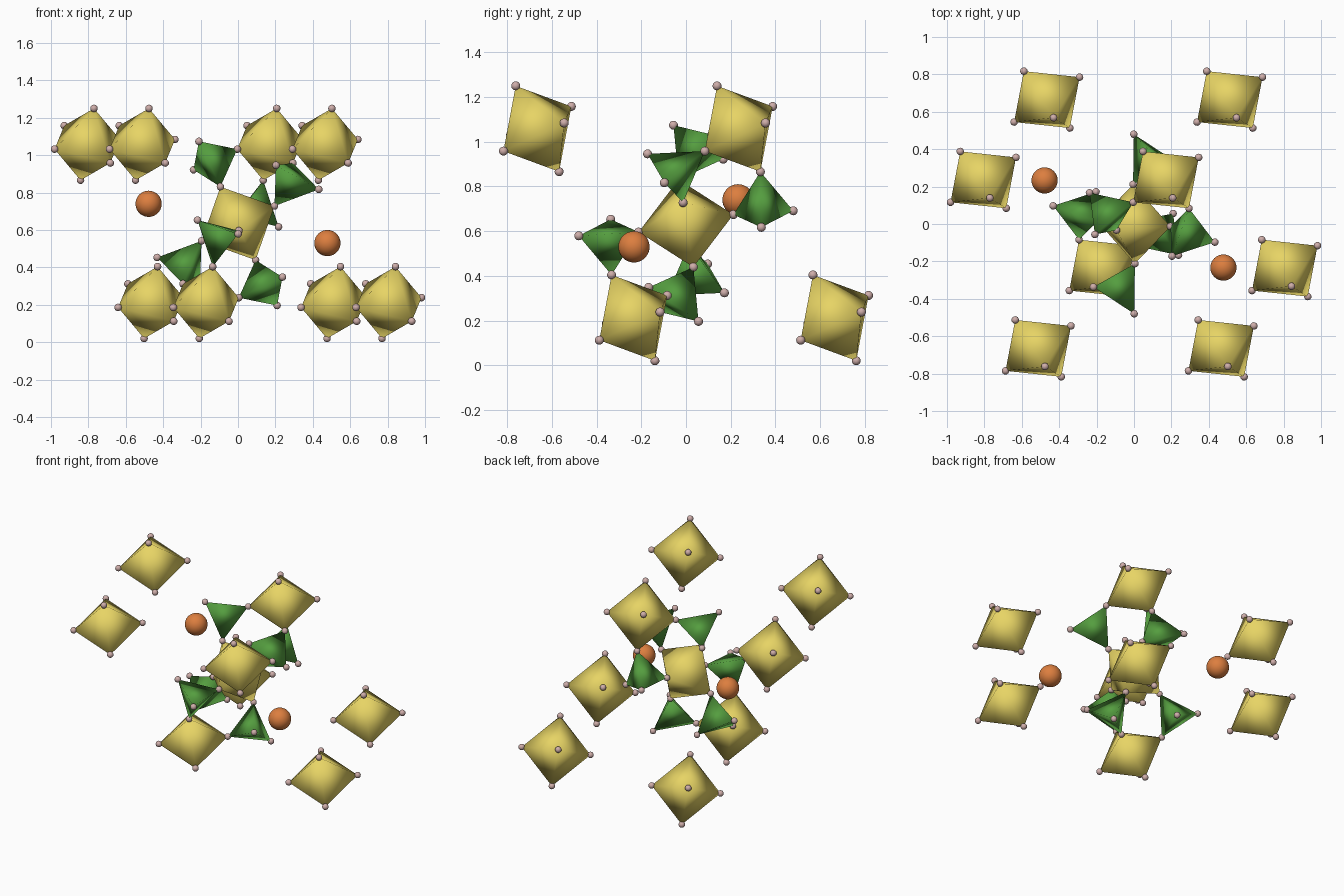
import bpy, bmesh
from mathutils import Vector

if "Cube" in bpy.data.objects:
    bpy.data.objects.remove(bpy.data.objects["Cube"])

MID = Vector((0, 0, 0.635))          # inversion centre of the whole cluster


def material(name, rgb):
    m = bpy.data.materials.new(name)
    m.diffuse_color = (*rgb, 1)
    m.use_nodes = True
    m.node_tree.nodes["Principled BSDF"].inputs["Base Color"].default_value = m.diffuse_color
    return m


YELLOW = material("yellow", (0.80, 0.66, 0.13))
GREEN = material("green", (0.09, 0.34, 0.05))
PINK = material("pink", (0.62, 0.42, 0.40))
ORANGE = material("orange", (0.72, 0.21, 0.05))


def add_object(name, bm, mat, smooth=True):
    me = bpy.data.meshes.new(name)
    bm.to_mesh(me)
    bm.free()
    for p in me.polygons:
        p.use_smooth = smooth
    me.materials.append(mat)
    ob = bpy.data.objects.new(name, me)
    bpy.context.collection.objects.link(ob)
    return ob


corners = []                          # unique corner positions


def polyhedron(name, points, mat):
    bm = bmesh.new()
    for p in points:
        bm.verts.new(p)
        if all((p - c).length > 0.03 for c in corners):
            corners.append(p)
    bmesh.ops.convex_hull(bm, input=bm.verts)
    bmesh.ops.recalc_face_normals(bm, faces=bm.faces)
    add_object(name, bm, mat)


def balls(name, centres, radius, mat, u, v):
    mesh = None
    for i, c in enumerate(centres):
        if mesh is None:
            bm = bmesh.new()
            bmesh.ops.create_uvsphere(bm, u_segments=u, v_segments=v, radius=radius)
            ob = add_object(name, bm, mat)
            mesh = ob.data
        else:
            ob = bpy.data.objects.new(f"{name}_{i}", mesh)
            bpy.context.collection.objects.link(ob)
        ob.location = c


def octahedron(name, centre, axes):
    polyhedron(name, [centre + s * a for a in axes for s in (1, -1)], YELLOW)


# central octahedron
P, Q, R = (Vector(v) for v in ((-0.094, -0.033, 0.196), (0.195, -0.013, 0.093),
                               (0.005, -0.212, -0.039)))
octahedron("central_octahedron", MID, (P, Q, R))

# eight outer octahedra, all with the same tilt, in mirrored pairs
A, B, C = (Vector(v) for v in ((-0.123, 0.152, 0.100), (0.036, -0.097, 0.192),
                               (0.175, 0.120, 0.026)))
UP = 0.423
for x, y in ((-0.806, 0.236), (0.171, 0.236), (-0.512, -0.665), (0.466, -0.665)):
    for s in (1, -1):
        octahedron("outer_octahedron", MID + s * Vector((x, y, UP)), (A, B, C))

# six tetrahedra bridging the central octahedron and its two neighbours
N = Vector((0.171, 0.236, UP))
tetrahedra = (
    (P, N - C, Vector((-0.209, -0.056, 0.439)), Vector((-0.238, 0.167, 0.287))),
    (Q, N - A, Vector((0.203, -0.172, 0.311)), Vector((0.432, -0.097, 0.182))),
    (-R, N - B, Vector((0.217, 0.337, -0.018)), Vector((-0.001, 0.480, 0.056))),
)
for tet in tetrahedra:
    for s in (1, -1):
        polyhedron("bridging_tetrahedron", [MID + s * v for v in tet], GREEN)

# small balls on every corner, two large free balls
balls("corner_ball", corners, 0.02, PINK, 16, 10)
loose = Vector((-0.478, 0.233, 0.105))
balls("large_ball", [MID + loose, MID - loose], 0.07, ORANGE, 32, 20)
